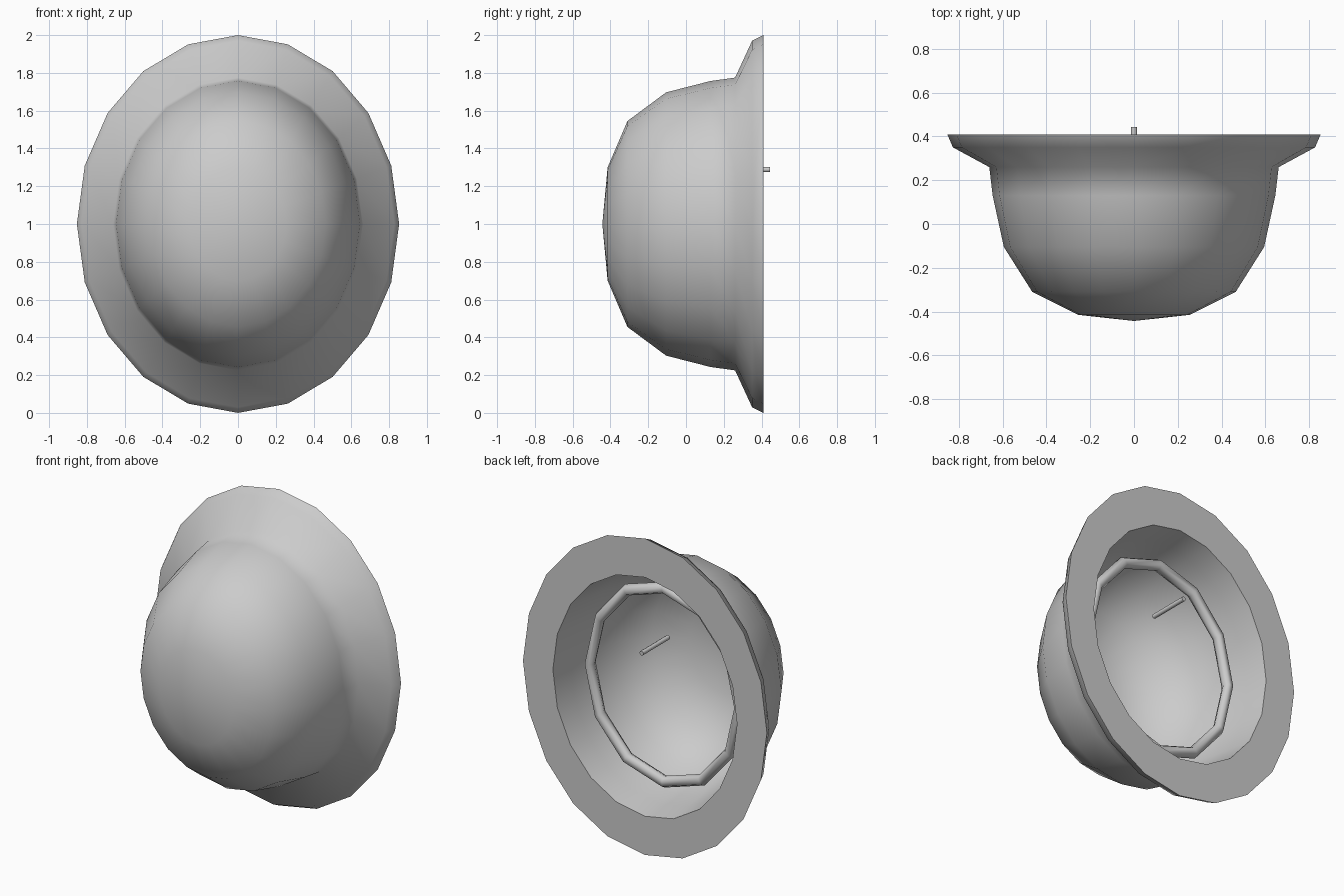
import bpy, bmesh, math

if "Cube" in bpy.data.objects:
    bpy.data.objects.remove(bpy.data.objects["Cube"])

RATIO = 0.853     # oval: width / height
CZ = 1.0          # height of the long axis


def finish(bm, name, angle=60):
    bmesh.ops.recalc_face_normals(bm, faces=bm.faces[:])
    me = bpy.data.meshes.new(name)
    bm.to_mesh(me)
    bm.free()
    ob = bpy.data.objects.new(name, me)
    bpy.context.collection.objects.link(ob)
    bpy.ops.object.select_all(action='DESELECT')
    ob.select_set(True)
    bpy.context.view_layer.objects.active = ob
    bpy.ops.object.shade_smooth_by_angle(angle=math.radians(angle))
    return ob


def oval_lathe(name, profile, sides, closed=False, angle=60):
    """Sweep (radius, y) points around the y axis into an oval body."""
    bm = bmesh.new()
    rings = []
    for r, y in profile:
        if r == 0:
            rings.append([bm.verts.new((0, y, CZ))] * sides)
            continue
        rings.append([bm.verts.new((RATIO * r * math.sin(2 * math.pi * i / sides), y,
                                    CZ + r * math.cos(2 * math.pi * i / sides)))
                      for i in range(sides)])
    if closed:
        rings.append(rings[0])
    for a, b in zip(rings, rings[1:]):
        for i in range(sides):
            j = (i + 1) % sides
            bm.faces.new(list(dict.fromkeys((a[i], a[j], b[j], b[i]))))
    return finish(bm, name, angle)


# Domed crown with flared brim and hollow inside
outer = [(0, -0.443), (0.30, -0.415), (0.545, -0.31), (0.697, -0.105),
         (0.757, 0.13), (0.775, 0.26), (0.97, 0.35), (1.0, 0.41)]
inner = [(0.755, 0.41), (0.735, 0.26), (0.72, 0.13), (0.665, -0.10),
         (0.52, -0.29), (0.285, -0.385), (0, -0.413)]
oval_lathe("domed_shell", outer + inner, 20)

# Twelve-sided band inside the opening
band = [(0.613 + 0.037 * math.cos(math.tau * k / 6),
         0.21 + 0.037 * math.sin(math.tau * k / 6)) for k in range(6)]
oval_lathe("inner_band", band, 12, closed=True, angle=65)

# Small pin reaching out past the brim
bpy.ops.mesh.primitive_cylinder_add(vertices=8, radius=0.014, depth=0.265,
                                    location=(0, 0.3115, 1.288),
                                    rotation=(math.pi / 2, 0, 0))
pin = bpy.context.object
pin.name = "pin"
bpy.ops.object.shade_smooth_by_angle(angle=math.radians(50))
